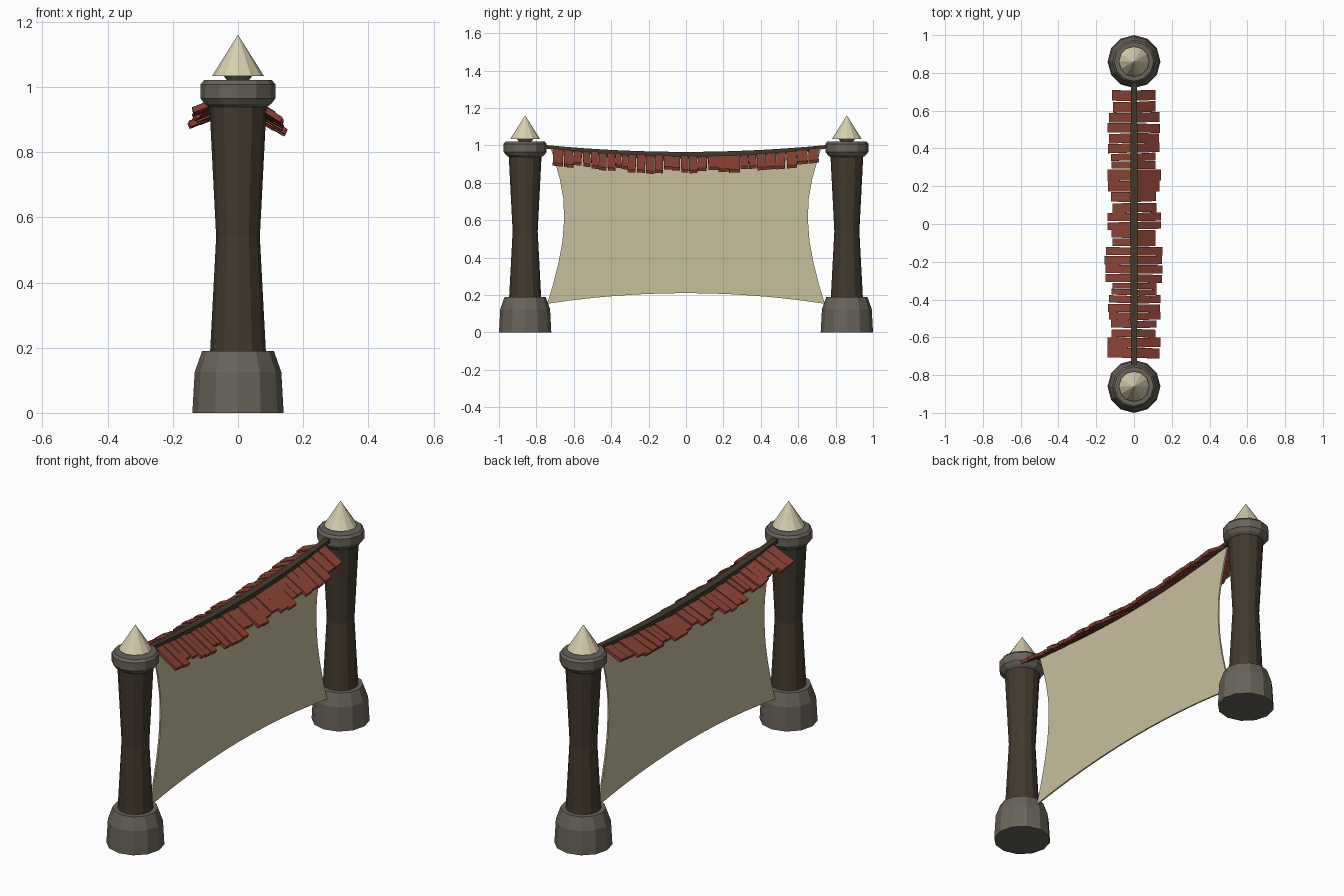
import bpy, bmesh, math, random
from mathutils import Vector

if "Cube" in bpy.data.objects:
    bpy.data.objects.remove(bpy.data.objects["Cube"])

random.seed(4)


def mat(name, col):
    m = bpy.data.materials.new(name)
    m.diffuse_color = (*col, 1)
    m.use_nodes = True
    m.node_tree.nodes["Principled BSDF"].inputs["Base Color"].default_value = m.diffuse_color
    return m


WOOD = mat("dark_wood", (0.055, 0.042, 0.025))
STONE = mat("stone", (0.14, 0.125, 0.10))
RED = mat("red_wood", (0.25, 0.055, 0.035))
CLOTH = mat("cloth", (0.58, 0.52, 0.34))
BONE = mat("pale_spike", (0.68, 0.62, 0.42))


def finish(bm, name, material):
    bmesh.ops.recalc_face_normals(bm, faces=bm.faces)
    me = bpy.data.meshes.new(name)
    bm.to_mesh(me)
    bm.free()
    me.materials.append(material)
    ob = bpy.data.objects.new(name, me)
    bpy.context.collection.objects.link(ob)
    return ob


def loft(bm, rings):
    """Skin a list of closed rings and cap both ends."""
    vs = [[bm.verts.new(p) for p in r] for r in rings]
    n = len(vs[0])
    for a, b in zip(vs, vs[1:]):
        for i in range(n):
            j = (i + 1) % n
            bm.faces.new((a[i], a[j], b[j], b[i]))
    bm.faces.new(vs[0][::-1])
    bm.faces.new(vs[-1])


def turned(name, profile, y, material, n=12):
    bm = bmesh.new()
    loft(bm, [[(r * math.cos(2 * math.pi * i / n), y + r * math.sin(2 * math.pi * i / n), z)
               for i in range(n)] for r, z in profile])
    bmesh.ops.remove_doubles(bm, verts=bm.verts, dist=0.0005)
    return finish(bm, name, material)


def sag(y):
    return 0.947 + 0.045 * (y / 0.75) ** 2


# Two posts: stone foot, waisted shaft, stone collar, spike
for side, y in (("left", -0.86), ("right", 0.86)):
    turned(side + "_foot", [(0.14, 0), (0.133, 0.125), (0.11, 0.19)], y, STONE)
    turned(side + "_shaft", [(0.086, 0.18), (0.067, 0.54), (0.088, 0.95)], y, WOOD)
    turned(side + "_collar", [(0.088, 0.938), (0.102, 0.948), (0.115, 0.965),
                              (0.115, 1.008), (0.104, 1.021)], y, STONE)
    turned(side + "_neck", [(0.025, 1.01), (0.045, 1.035)], y, STONE)
    turned(side + "_spike", [(0.08, 1.033), (0.0001, 1.16)], y, BONE)

# Sagging ridge beam, tapered toward the posts
bm = bmesh.new()
rings = []
for i in range(13):
    y = -0.78 + 1.56 * i / 12
    t = min(1, abs(y) / 0.78) ** 2
    w, h, z = 0.02 - 0.006 * t, 0.018 - 0.009 * t, sag(y)
    rings.append([(-w, y, z - h), (w, y, z - h), (w, y, z + h), (-w, y, z + h)])
loft(bm, rings)
finish(bm, "ridge_beam", WOOD)

# Ragged shingles: (start y, outer reach) for each group
groups = [(-0.71, 0.135), (-0.60, 0.115), (-0.51, 0.135), (-0.38, 0.115), (-0.31, 0.15),
          (-0.12, 0.115), (-0.03, 0.135), (0.06, 0.115), (0.17, 0.135), (0.29, 0.115),
          (0.375, 0.135), (0.59, 0.11), (0.71, 0)]
for side, s, slope in (("right", 1, 0.62), ("left", -1, 0.40)):
    bm = bmesh.new()
    for (y0, reach), (y1, _) in zip(groups, groups[1:]):
        n = max(2, round((y1 - y0) / 0.048))
        for k in range(n):
            w = (y1 - y0) / n
            a = y0 + w * k + random.uniform(0, 0.004)
            b = y0 + w * (k + 1) - random.uniform(0, 0.004)
            r = reach + random.uniform(-0.006, 0.004)
            skew = random.uniform(-0.005, 0.005)
            lift = random.uniform(-0.004, 0.004)
            rings = []
            for x, d in ((0.012, 0), (r, skew)):
                ring = []
                for yy, dz in ((a, -0.008), (b, -0.008), (b, 0.008), (a, 0.008)):
                    z = sag(yy) - 0.014 - slope * (x - 0.02) + dz + lift
                    ring.append((s * (x + 0.4 * dz), yy + d, z))
                rings.append(ring)
            loft(bm, rings)
    finish(bm, side + "_shingles", RED)

# Stretched hide panel with concave edges
edge = [(0.742, 0.153), (0.71, 0.26), (0.68, 0.38), (0.66, 0.49), (0.652, 0.60),
        (0.655, 0.71), (0.675, 0.82), (0.70, 0.91), (0.72, 0.975)]
bm = bmesh.new()
N, M = 12, len(edge) - 1
grid = []
for j, (hy, z) in enumerate(edge):
    row = []
    for i in range(N + 1):
        u = -1 + 2 * i / N
        v = j / M
        arch = 0.057 * (1 - u * u) * (1 - v) - 0.035 * (1 - u * u) * v
        row.append(bm.verts.new((0, u * hy, z + arch)))
    grid.append(row)
for a, b in zip(grid, grid[1:]):
    for i in range(N):
        bm.faces.new((a[i], a[i + 1], b[i + 1], b[i]))
panel = finish(bm, "cloth_panel", CLOTH)
solid = panel.modifiers.new("thickness", 'SOLIDIFY')
solid.thickness = 0.008
solid.offset = 0
